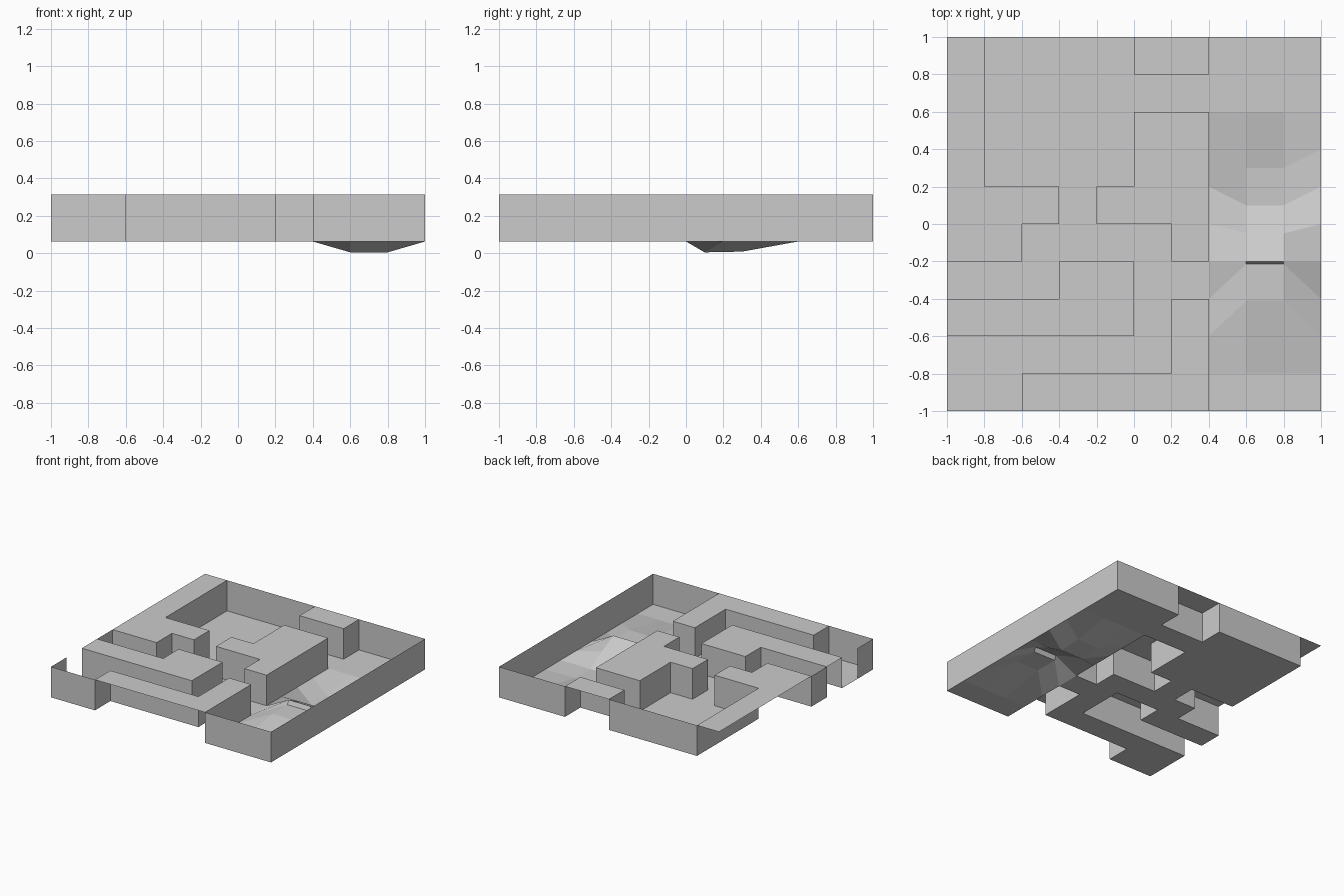
import bpy, bmesh

if "Cube" in bpy.data.objects:
    bpy.data.objects.remove(bpy.data.objects["Cube"])

# Plan of the tile: '#' raised rock, '.' sunken floor; first row is the back
PLAN = ["#....##...",
        "#.........",
        "#....##...",
        "#....##...",
        "###.###...",
        "##....#...",
        "...##.....",
        "#####.#...",
        "......#...",
        "..#####..."]
N, S = 10, 0.2
FLOOR, TOP = 0.063, 0.314
DOORWAY = ((8, 0), (8, -1))          # opening in the left side

# Middle of the right-hand passage: grid row -> (y, z) for the pit and mound
TERRAIN = {3: (0.3, 0.009), 4: (0.1, 0.005), 5: (-0.05, 0.092),
           6: (-0.2, 0.165), 7: (-0.215, 0.13), 8: (-0.41, 0.13)}


def is_high(r, c):
    return not (0 <= r < N and 0 <= c < N) or PLAN[r][c] == '#'


def point(r, c, high):
    x, y = -1 + c * S, 1 - r * S
    if high:
        return (x, y, TOP)
    if c in (8, 9) and r in TERRAIN:
        return (x, *TERRAIN[r])
    return (x, y, FLOOR)


def build(name, quads):
    bm = bmesh.new()
    for q in quads:
        bm.faces.new([bm.verts.new(p) for p in q])
    bmesh.ops.remove_doubles(bm, verts=bm.verts, dist=0.0005)
    mesh = bpy.data.meshes.new(name)
    bm.to_mesh(mesh)
    bm.free()
    bpy.context.collection.objects.link(bpy.data.objects.new(name, mesh))


tops, floors, walls = [], [], []
for r in range(N):
    for c in range(N):
        high = is_high(r, c)
        corners = [(r + 1, c), (r + 1, c + 1), (r, c + 1), (r, c)]
        (tops if high else floors).append([point(*k, high) for k in corners])
        if high:
            continue
        # Walls around each floor cell, facing into it
        sides = [(r + 1, c), (r, c + 1), (r - 1, c), (r, c - 1)]
        for i, side in enumerate(sides):
            if is_high(*side) and ((r, c), side) != DOORWAY:
                a, b = corners[i], corners[(i + 1) % 4]
                walls.append([point(*b, False), point(*a, False),
                              point(*a, True), point(*b, True)])

build("raised_tops", tops)
build("passage_floor", floors)
build("passage_walls", walls)
